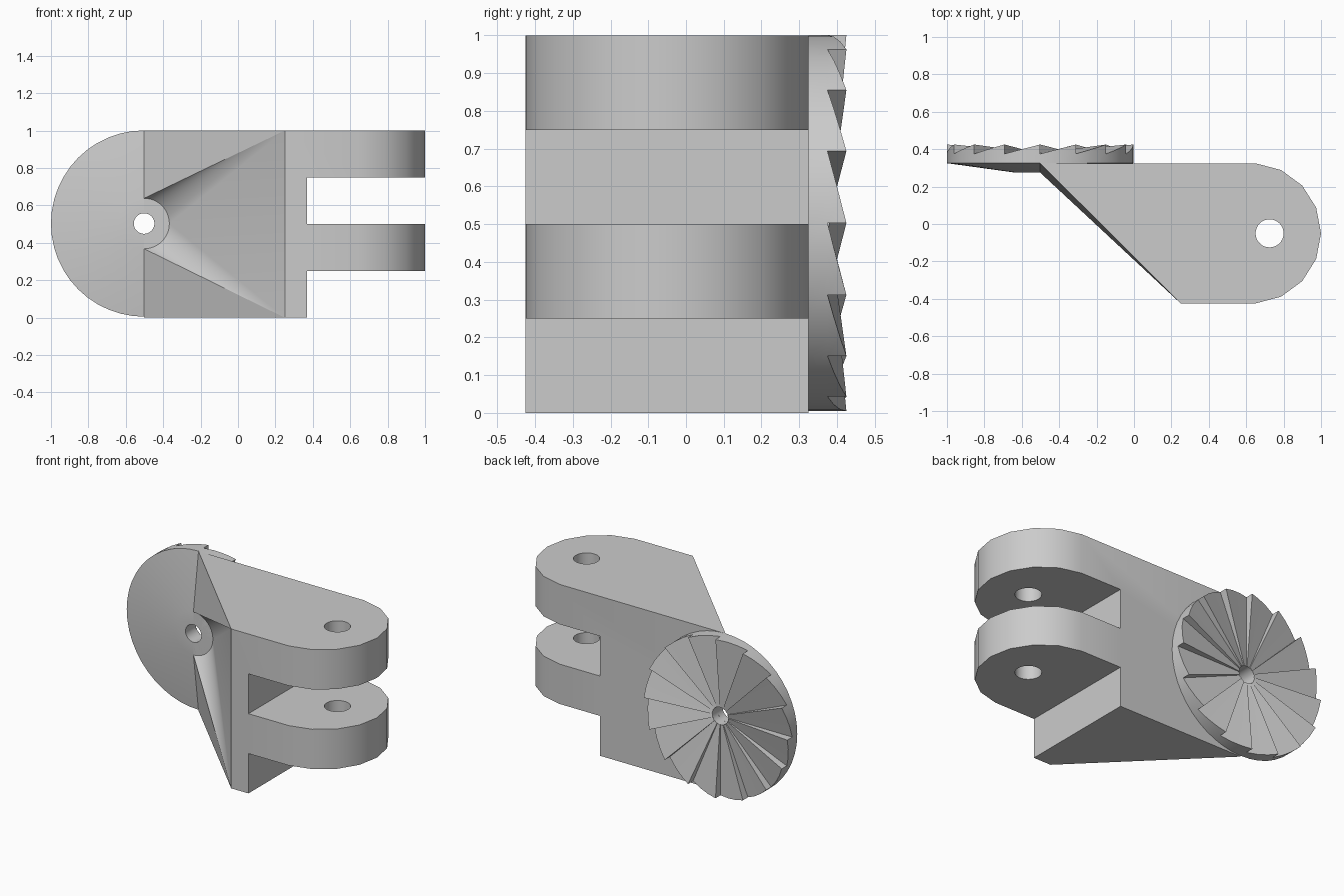
import bpy, bmesh
from math import sin, cos, pi, radians
from mathutils import Matrix

if "Cube" in bpy.data.objects:
    bpy.data.objects.remove(bpy.data.objects["Cube"], do_unlink=True)

GREY = (0.6, 0.6, 0.6, 1)
mat = bpy.data.materials.new("plain grey")
mat.use_nodes = True
mat.diffuse_color = GREY
mat.node_tree.nodes["Principled BSDF"].inputs["Base Color"].default_value = GREY

CX, CZ = -0.502, 0.503          # axis of the toothed disc
RIM, HUB, BORE = 0.498, 0.135, 0.055
BACK, FRONT, HUB_Y = 0.325, -0.425, 0.275
VALLEY, PEAK = 0.375, 0.425


def finish(bm, name):
    bmesh.ops.remove_doubles(bm, verts=bm.verts, dist=1e-5)
    bmesh.ops.recalc_face_normals(bm, faces=bm.faces)
    mesh = bpy.data.meshes.new(name)
    bm.to_mesh(mesh)
    bm.free()
    mesh.materials.append(mat)
    ob = bpy.data.objects.new(name, mesh)
    bpy.context.collection.objects.link(ob)
    return ob


def select(ob):
    bpy.ops.object.select_all(action='DESELECT')
    ob.select_set(True)
    bpy.context.view_layer.objects.active = ob


def cut(ob, bm):
    cutter = finish(bm, "cutter")
    cutter.hide_render = True
    mod = ob.modifiers.new("cut", 'BOOLEAN')
    mod.operation, mod.solver, mod.object = 'DIFFERENCE', 'EXACT', cutter
    select(ob)
    bpy.ops.object.modifier_apply(modifier=mod.name)
    bpy.data.objects.remove(cutter, do_unlink=True)


def box(x0, x1, z0, z1):
    bm = bmesh.new()
    m = Matrix.Translation(((x0 + x1) / 2, 0, (z0 + z1) / 2)) @ Matrix.Diagonal((x1 - x0, 2, z1 - z0, 1))
    bmesh.ops.create_cube(bm, size=1, matrix=m)
    return bm


def rod(radius, centre, turn=0):
    bm = bmesh.new()
    m = Matrix.Translation(centre) @ Matrix.Rotation(turn, 4, 'X')
    bmesh.ops.create_cone(bm, cap_ends=True, segments=32, radius1=radius,
                          radius2=radius, depth=3, matrix=m)
    return bm


# Hinge body: rounded outline, with a hollow sweeping from the hub to the front edge
outline = [(CX, BACK), (0.25, FRONT)]
for i in range(9):
    a = radians(-86 + 21.5 * i)
    outline.append((0.625 + 0.375 * cos(a), -0.05 + 0.375 * sin(a)))

bm = bmesh.new()
top = [bm.verts.new((x, y, 1)) for x, y in outline]
low = [bm.verts.new((x, y, 0)) for x, y in outline]
bm.faces.new(top)
bm.faces.new(low)
for i in range(1, len(outline)):
    j = (i + 1) % len(outline)
    bm.faces.new((top[i], top[j], low[j], low[i]))

N = 24
arc = [bm.verts.new((CX + HUB * sin(pi * i / N), HUB_Y, CZ + HUB * cos(pi * i / N)))
       for i in range(N + 1)]
bm.faces.new(arc)
bm.faces.new((top[0], arc[0], arc[-1], low[0]))
bm.faces.new((top[0], top[1], arc[0]))
bm.faces.new((low[0], low[1], arc[-1]))
bm.faces.new((top[1], low[1], arc[N // 2]))
for i in range(N):
    corner = top[1] if i < N // 2 else low[1]
    bm.faces.new((arc[i], arc[i + 1], corner))
body = finish(bm, "hinge_body")

# Gaps between the two fork prongs, pin hole and bolt bore
cut(body, box(0.37, 1.2, 0.5, 0.75))
cut(body, box(0.37, 1.2, -0.2, 0.25))
cut(body, rod(0.075, (0.725, -0.05, 0.5)))
cut(body, rod(BORE, (CX, 0, CZ), pi / 2))

# Locking disc: shallow cone in front, sixteen radial sawteeth behind
TEETH, SUB = 16, 3
bm = bmesh.new()


def column(tooth, f):
    a = 2 * pi * (tooth + f) / TEETH
    rise = (PEAK - VALLEY) * (1 - f)
    ring = [(BORE, HUB_Y), (HUB, HUB_Y), (RIM, BACK), (RIM, VALLEY),
            (RIM, VALLEY + rise), (BORE, VALLEY + rise * BORE / RIM), (BORE, VALLEY)]
    return [(CX + r * cos(a), y, CZ + r * sin(a)) for r, y in ring]


def add_face(points):
    unique = list(dict.fromkeys(points))
    if len(unique) > 2:
        bm.faces.new([bm.verts.new(p) for p in unique])


for t in range(TEETH):
    cols = [column(t, s / SUB) for s in range(SUB + 1)]
    for a, b in zip(cols, cols[1:]):
        for k in range(7):
            n = (k + 1) % 7
            add_face((a[k], a[n], b[n], b[k]))
    add_face(column(t, 0)[3:7])
disc = finish(bm, "toothed_disc")

for ob in (body, disc):
    select(ob)
    bpy.ops.object.shade_smooth_by_angle(angle=radians(25))
